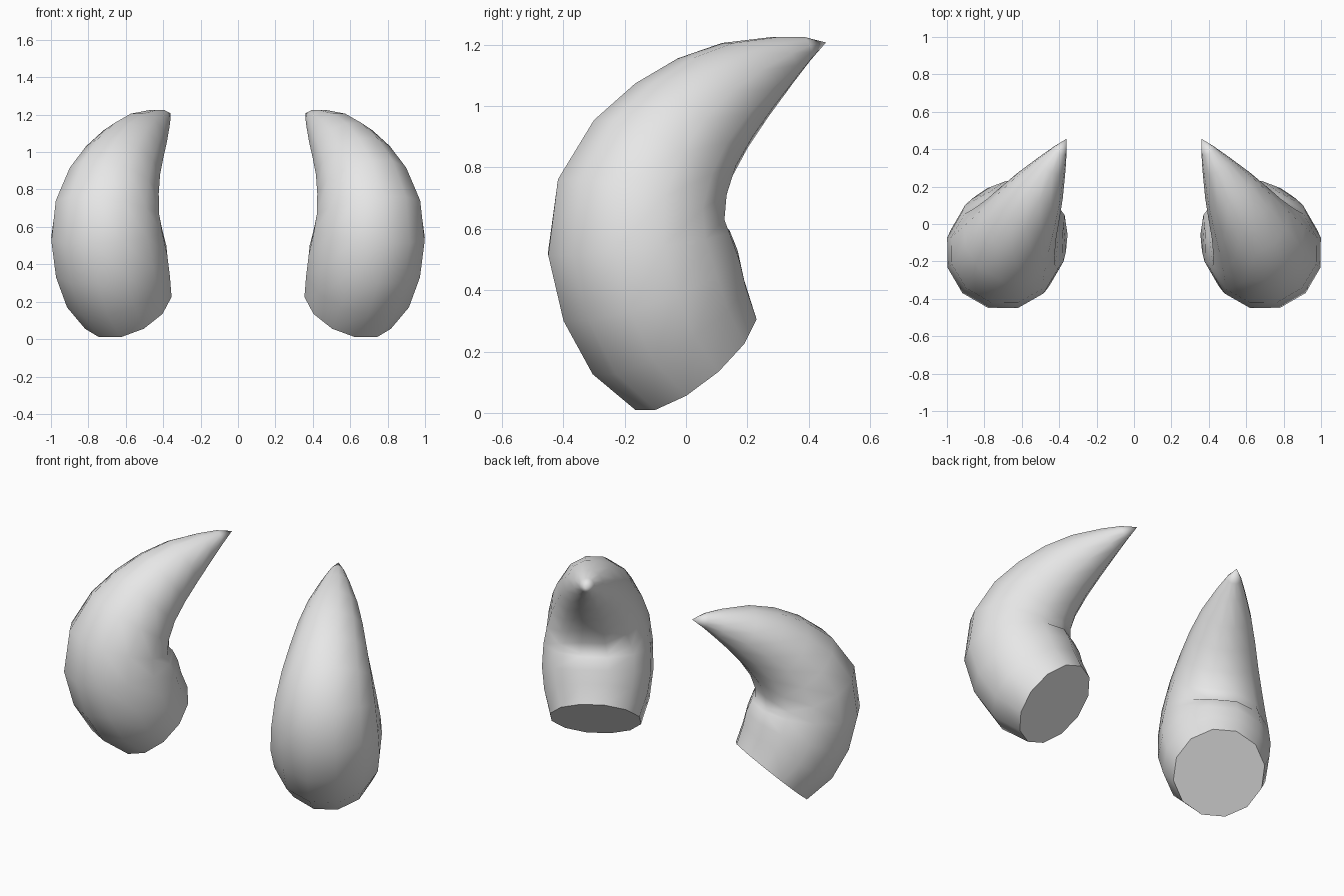
import bpy, bmesh, math
from mathutils import Vector

cube = bpy.data.objects.get("Cube")
if cube:
    bpy.data.objects.remove(cube, do_unlink=True)

SIDES = 12
grey = bpy.data.materials.new("horn_grey")
grey.use_nodes = True
grey.diffuse_color = (0.8, 0.8, 0.8, 1)
grey.node_tree.nodes["Principled BSDF"].inputs["Base Color"].default_value = (0.8, 0.8, 0.8, 1)

# Each horn bends in one upright plane: "along" points back and inward, "across" is its normal
along = Vector((-0.5, 0.866, 0))
across = Vector((0.866, 0.5, 0))
up = Vector((0, 0, 1))

# Centre line: distance along, height, radius
spine = [(-0.276, 0.18, 0.257), (-0.375, 0.29, 0.298), (-0.439, 0.415, 0.314),
         (-0.484, 0.555, 0.308), (-0.477, 0.685, 0.289), (-0.41, 0.815, 0.257),
         (-0.318, 0.92, 0.221), (-0.208, 1.01, 0.185), (-0.087, 1.085, 0.142),
         (0.052, 1.152, 0.082), (0.138, 1.187, 0.042)]
tip = (0.215, 1.207)
BASE_DIRECTION = Vector((-0.685, 0.73))
BASE_ACROSS, TIP_ACROSS = 0.527, 0.54


def place(u, z, w):
    return along * u + up * z + across * w


def build_horn(name, side):
    bm = bmesh.new()
    points = [Vector(p[:2]) for p in spine] + [Vector(tip)]
    rings = []
    for i, (u, z, r) in enumerate(spine):
        t = BASE_DIRECTION if i == 0 else points[i + 1] - points[i - 1]
        t = t.normalized()
        w = BASE_ACROSS + (TIP_ACROSS - BASE_ACROSS) * i / len(spine)
        ring = []
        for k in range(SIDES):
            a = math.tau * (k + 0.5) / SIDES
            c, s = r * math.cos(a), r * math.sin(a)
            ring.append(bm.verts.new(place(u - t.y * c, z + t.x * c, w + s)))
        rings.append(ring)
    # Curved body
    for lower, upper in zip(rings, rings[1:]):
        for k in range(SIDES):
            n = (k + 1) % SIDES
            bm.faces.new((lower[k], lower[n], upper[n], upper[k]))
    # Pointed tip and flat base, both as fans
    for ring, centre in ((rings[-1], (*tip, TIP_ACROSS)),
                         (rings[0], (*spine[0][:2], BASE_ACROSS))):
        hub = bm.verts.new(place(*centre))
        for k in range(SIDES):
            bm.faces.new((ring[k], ring[(k + 1) % SIDES], hub))
    for v in bm.verts:
        v.co.x *= side
    bmesh.ops.recalc_face_normals(bm, faces=bm.faces)
    mesh = bpy.data.meshes.new(name)
    bm.to_mesh(mesh)
    bm.free()
    mesh.materials.append(grey)
    horn = bpy.data.objects.new(name, mesh)
    bpy.context.collection.objects.link(horn)
    bpy.ops.object.select_all(action="DESELECT")
    horn.select_set(True)
    bpy.context.view_layer.objects.active = horn
    bpy.ops.object.shade_smooth_by_angle(angle=math.radians(50))


build_horn("left_horn", 1)
build_horn("right_horn", -1)
